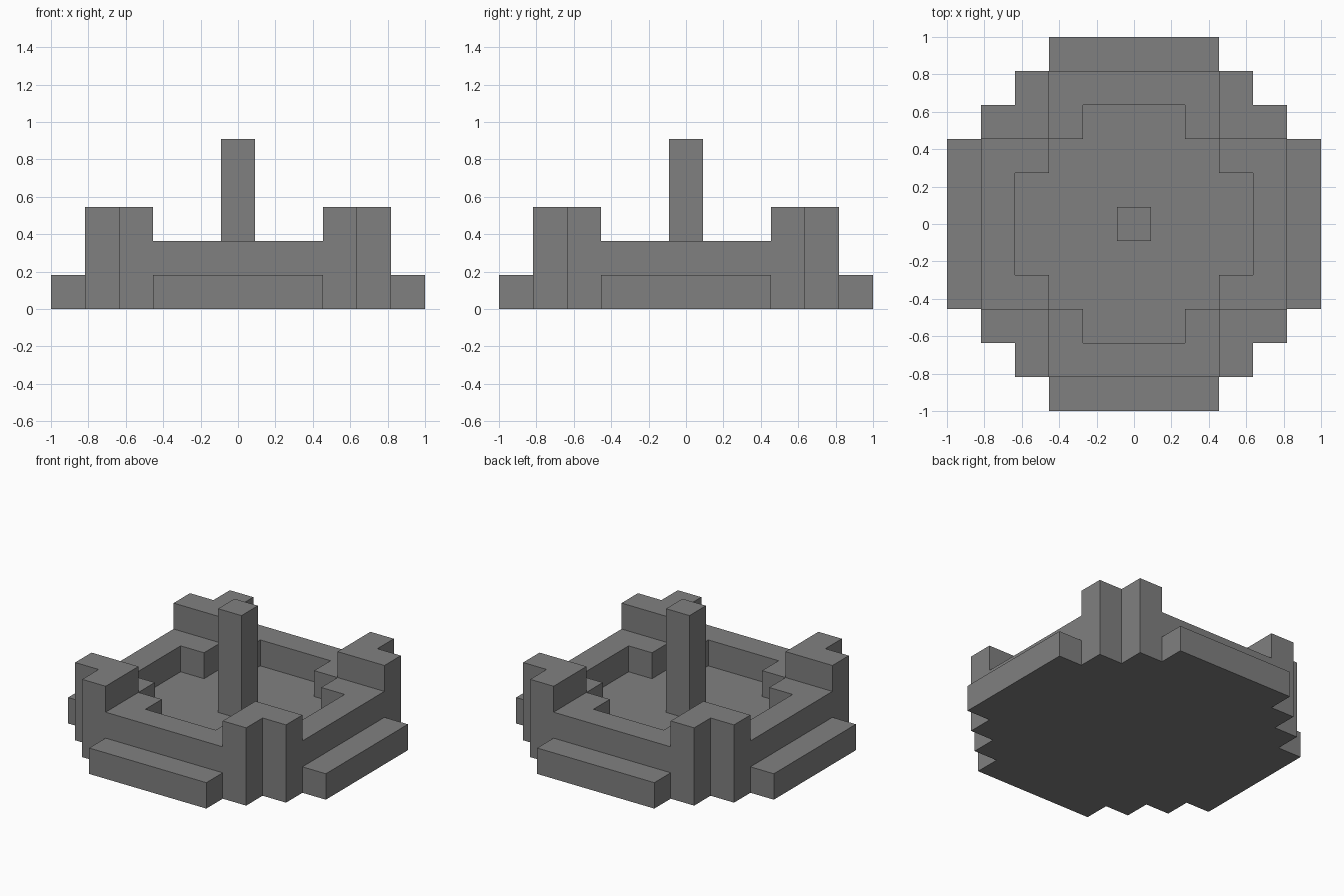
import bpy
import bmesh
from math import radians
from mathutils import Vector

cube = bpy.data.objects.get("Cube")
if cube:
    bpy.data.objects.remove(cube, do_unlink=True)

UNIT = 2 / 11  # the build is eleven blocks wide

stone = bpy.data.materials.new("grey_stone")
stone.use_nodes = True
grey = (0.216, 0.216, 0.216, 1)
stone.diffuse_color = grey
stone.node_tree.nodes["Principled BSDF"].inputs["Base Color"].default_value = grey


def column(x, y):
    """Part name and height in blocks of the column at a grid cell."""
    low, high = sorted((abs(x), abs(y)))
    if high == 0:
        return "post", 5
    if high == 5:
        return ("step", 1) if low <= 2 else (None, 0)
    if low == 4:
        return None, 0
    if low == 3:
        return "corner_tower", 3
    if high == 4:
        return ("wall", 2) if low <= 2 else ("corner_tower", 3)
    if high == 3 and low == 2:
        return "wall", 2
    return "floor", 1


# Sort every block into its part
parts = {}
blocks = set()
for x in range(-5, 6):
    for y in range(-5, 6):
        name, height = column(x, y)
        for z in range(height):
            part = "floor" if name == "post" and z == 0 else name
            parts.setdefault(part, []).append((x, y, z))
            blocks.add((x, y, z))


def build_part(name, cells):
    """Skin the outer sides of the blocks and merge flat areas."""
    bm = bmesh.new()
    for cell in cells:
        for axis in range(3):
            for sign in (-1, 1):
                normal = Vector((0, 0, 0))
                normal[axis] = sign
                neighbour = tuple(int(a + b) for a, b in zip(cell, normal))
                if neighbour in blocks:
                    continue
                u = Vector((0, 0, 0))
                u[(axis + 1) % 3] = 0.5
                v = normal.cross(u)
                centre = Vector(cell) + Vector((0, 0, 0.5)) + normal / 2
                corners = (centre - u - v, centre + u - v, centre + u + v, centre - u + v)
                bm.faces.new([bm.verts.new(c * UNIT) for c in corners])
    bmesh.ops.remove_doubles(bm, verts=bm.verts, dist=0.001)
    bmesh.ops.dissolve_limit(bm, angle_limit=radians(1), verts=bm.verts, edges=bm.edges)
    mesh = bpy.data.meshes.new(name)
    bm.to_mesh(mesh)
    bm.free()
    mesh.materials.append(stone)
    bpy.context.collection.objects.link(bpy.data.objects.new(name, mesh))


for name, cells in parts.items():
    build_part(name, cells)
